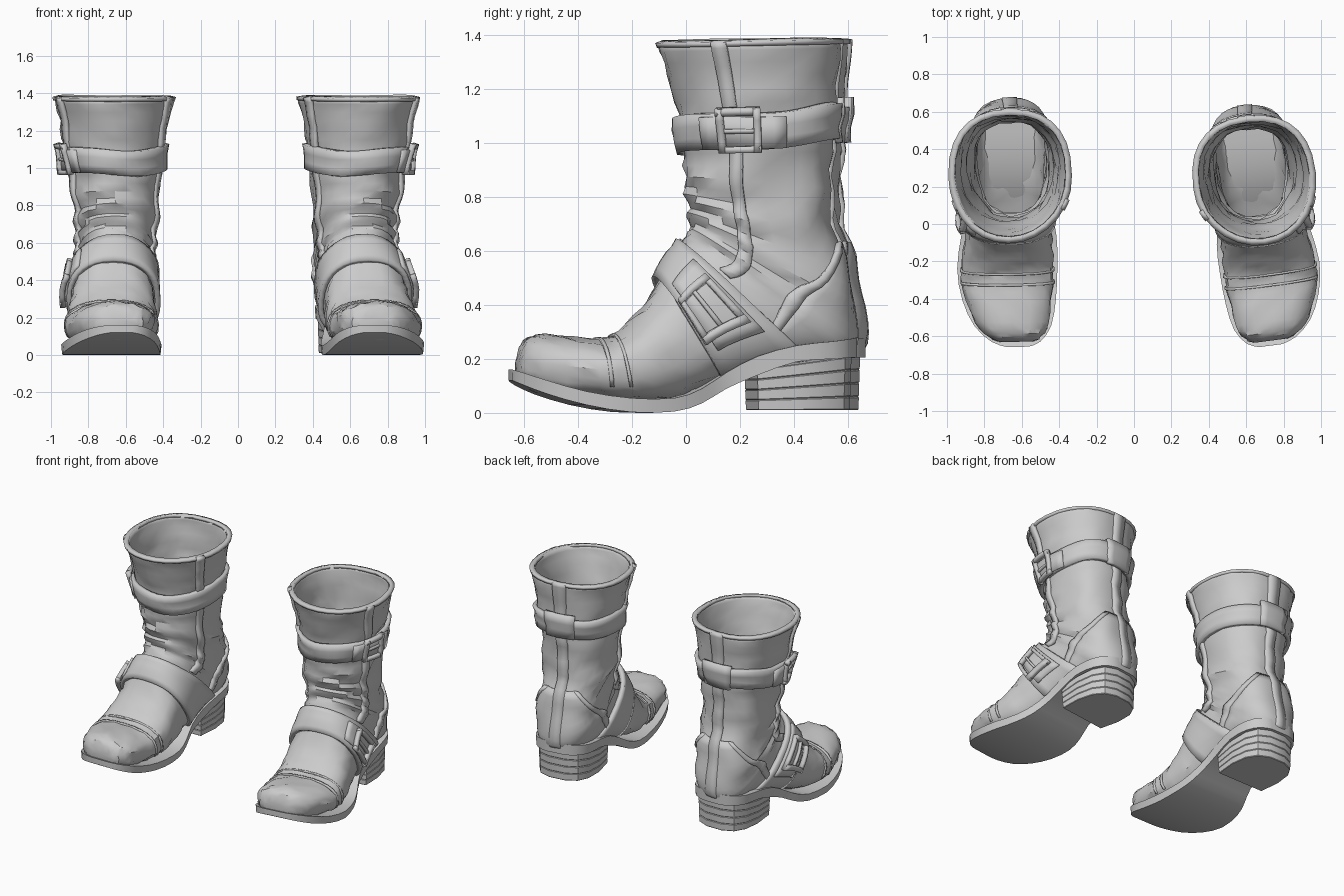
import bpy, bmesh, math, random
from mathutils import Matrix, Vector

if "Cube" in bpy.data.objects:
    bpy.data.objects.remove(bpy.data.objects["Cube"])

random.seed(4)

# Boot rings from toe to cuff: front/top point (y,z), back/bottom point (y,z), half width
BODY = [(-.645, .20, -.645, .13, .085), (-.62, .265, -.62, .10, .14), (-.54, .288, -.54, .07, .195),
        (-.38, .275, -.36, .05, .238), (-.29, .285, -.24, .04, .247), (-.20, .36, -.08, .05, .237),
        (-.13, .45, .07, .10, .225), (-.08, .54, .22, .16, .215), (-.02, .62, .42, .20, .208),
        (.01, .67, .62, .225, .21), (.015, .71, .645, .38, .213), (.01, .76, .60, .58, .215),
        (0, .84, .555, .76, .227), (-.01, .96, .56, .97, .243), (-.03, 1.1, .57, 1.11, .266),
        (-.07, 1.25, .58, 1.26, .292), (-.11, 1.37, .59, 1.385, .322)]
# Sole sections: y, bottom z, top z, half width
SOLE = [(-.672, .12, .16, .06), (-.645, .105, .15, .13), (-.56, .07, .12, .205), (-.42, .03, .08, .25),
        (-.25, .003, .055, .268), (-.08, .005, .055, .255), (.03, .035, .09, .228), (.13, .09, .15, .2),
        (.25, .14, .21, .2), (.4, .19, .25, .21), (.54, .2, .265, .195), (.62, .205, .275, .14),
        (.65, .205, .28, .07)]

# Placement of each boot: side name, mirror sign, x and y offset, turn-out angle, length scale
SIDES = [("right", 1, .675, 0, .13, .97), ("left", -1, -.66, .015, .01, 1)]


def spline(rows, t):
    i = max(0, min(int(t), len(rows) - 2))
    f = t - i
    p = [rows[max(0, min(k, len(rows) - 1))] for k in range(i - 1, i + 3)]
    return [b + .5 * f * (c - a + f * (2 * a - 5 * b + 4 * c - d + f * (3 * (b - c) + d - a)))
            for a, b, c, d in zip(*p)]


def bend(p):
    """Curve of the foot toward the inside of the toe, and a slight lean at the ankle."""
    x, y, z = p
    if y < -.25:
        x += .02 - .045 * ((y + .25) / .4) ** 2
    else:
        x += .02 * max(0, 1 - (y + .25) / .35)
    return Vector((x - .012 * max(0, 1 - abs(z - .75) / .4), y, z))


def surface(t, a, out=0.0):
    """Point on the leather surface at ring t and angle a (0 front, pi back)."""
    ay, az, by, bz, w = spline(BODY, t)
    c, s = math.cos(a), math.sin(a)
    shaft = max(0, min(1, (t - 10) / 3))
    p = (2.3 if c > 0 else 2.7) - .3 * shaft
    cc = math.copysign(abs(c) ** (2 / p), c)
    ss = math.copysign(abs(s) ** (2 / p), s)
    axis = Vector((0, ay - by, az - bz))
    half = axis.length / 2
    mask = max(0, 1 - abs(t - 11.5) / 5)
    out += .011 * mask * math.sin(5 * t + 2.2 * math.sin(2 * a + t) + 1.5 * math.cos(a))
    mid = Vector((0, (ay + by) / 2, (az + bz) / 2))
    return mid + axis.normalized() * (half * cc + out * c) + Vector((w * ss + out * s, 0, 0))


def make(name, grid, closed=False, caps=(False, False), thick=0.0, angle=35):
    """Mesh a grid of points and place one copy per boot."""
    for side, sign, px, py, turn, length in SIDES:
        bm = bmesh.new()
        rows = [[bm.verts.new(bend(p)) for p in row] for row in grid]
        n = len(rows[0])
        for r0, r1 in zip(rows, rows[1:]):
            for j in range(n if closed else n - 1):
                k = (j + 1) % n
                bm.faces.new((r0[j], r0[k], r1[k], r1[j]))
        if caps[0]:
            bm.faces.new(rows[0][::-1])
        if caps[1]:
            bm.faces.new(rows[-1])
        bm.transform(Matrix.Translation((px, py, 0)) @ Matrix.Rotation(turn, 4, 'Z')
                     @ Matrix.Diagonal((sign, length, 1, 1)))
        if sign < 0:
            bmesh.ops.reverse_faces(bm, faces=bm.faces[:])
        me = bpy.data.meshes.new(name)
        bm.to_mesh(me)
        bm.free()
        ob = bpy.data.objects.new(f"{side}_{name}", me)
        bpy.context.collection.objects.link(ob)
        if thick:
            mod = ob.modifiers.new("thickness", 'SOLIDIFY')
            mod.thickness, mod.offset = thick, -1
        bpy.ops.object.select_all(action='DESELECT')
        ob.select_set(True)
        bpy.context.view_layer.objects.active = ob
        bpy.ops.object.shade_smooth_by_angle(angle=math.radians(angle))


def patch(name, f, nu, nv, out, thick, closed=False):
    """Raised leather piece: f(u, v) gives ring and angle."""
    grid = [[surface(*f(i / nu, j / nv), out) for j in range(nv if closed else nv + 1)]
            for i in range(nu + 1)]
    make(name, grid, closed, thick=thick)


def box(t0, t1, a0, a1):
    return lambda u, v: (t0 + (t1 - t0) * u, a0 + (a1 - a0) * v)


# Hollow upper, from toe to cuff, with slightly crumpled leather
N = 28
body = [[surface(i / 3, 2 * math.pi * j / N, random.uniform(-.007, .007)) for j in range(N)]
        for i in range(3 * (len(BODY) - 1) + 1)]
make("upper", body, True, (True, False), .022, 32)

# Cuff binding
patch("cuff_binding", box(15.8, 16.03, 0, 2 * math.pi), 1, 28, .009, .033, True)

# Toe cap seam bands
patch("toe_cap_seam", box(3.3, 3.45, -2, 2), 1, 16, .008, .015)
patch("vamp_seam", box(4.0, 4.1, -2, 2), 1, 16, .007, .015)

# Side seams and back stay
for side_name, s in (("outer_seam", 1), ("inner_seam", -1)):
    patch(side_name, lambda u, v: (8.3 + 7.7 * u, s * (1.17 + .05 * math.sin(5 * u)) + .17 * (v - .5)),
          30, 2, .016, .025)
patch("back_stay", box(9.1, 16, math.pi - .1, math.pi + .1), 28, 2, .012, .025)


# Heel counter with piped edge
def counter(u, v):
    h = .4 + .4 * (1 - u) + .85 * math.sin(math.pi * u)
    return 7.3 + 4 * u, math.pi + h * (2 * v - 1)


def piping(s):
    def f(u, v):
        t, a = counter(u, .5 + s * .5)
        return t, a + (v - .5) * .12
    return f


patch("heel_counter", counter, 14, 16, .009, .02)
patch("outer_counter_piping", piping(-1), 16, 2, .018, .03)
patch("inner_counter_piping", piping(1), 16, 2, .018, .03)


# Upper strap, rising a little to the back, with overlapping end
def upper_strap(u, v):
    a = 2 * math.pi * v
    return 13.02 + .95 * u + .12 * (1 - math.cos(a)) + .06 * math.sin(3 * a), a


patch("upper_strap", upper_strap, 3, 36, .028, .028, True)
patch("upper_strap_end", box(13.1, 13.95, .75, 1.75), 2, 8, .04, .02)
patch("upper_strap_loop", box(13.2, 14.4, math.pi - .3, math.pi + .3), 3, 4, .035, .025)

# Instep strap running down to the sole on both sides
patch("instep_strap", box(6.35, 8.1, -2.65, 2.65), 5, 30, .03, .03)
patch("instep_strap_end", box(6.6, 7.8, .8, 1.9), 4, 8, .042, .02)


# Buckles: four bars and a prong
def buckle(name, t0, t1, a0, a1, bt, ba, out):
    tm = (t0 + t1) / 2
    patch(name + "_lower_bar", box(t0, t0 + bt, a0, a1), 1, 4, out, .03)
    patch(name + "_upper_bar", box(t1 - bt, t1, a0, a1), 1, 4, out, .03)
    patch(name + "_front_bar", box(t0, t1, a0, a0 + ba), 4, 1, out, .03)
    patch(name + "_rear_bar", box(t0, t1, a1 - ba, a1), 4, 1, out, .03)
    patch(name + "_prong", box(tm - bt / 3, tm + bt / 3, a0, a1), 1, 4, out - .008, .02)


buckle("upper_buckle", 13.0, 14.15, 1.0, 1.5, .17, .08, .06)
buckle("instep_buckle", 6.4, 7.7, 1.1, 1.72, .17, .09, .07)

# Curved sole with welt
sole = []
for i in range(2 * (len(SOLE) - 1) + 1):
    y, zb, zt, w = spline(SOLE, i / 2)
    sole.append([Vector(p) for p in ((-w * .98, y, zb), (-w, y, zt), (w, y, zt), (w * .98, y, zb))])
make("sole", sole, True, (True, True))

# Stacked heel with thin grooves between lifts
outline = [(-.185, .25), (.185, .25), (.2, .4), (.185, .52), (.14, .595), (.06, .63),
           (-.06, .63), (-.14, .595), (-.185, .52), (-.2, .4)]
heel = []
for k in range(4):
    for f, scale in ((k / 4, .985), (k / 4 + .02, 1), (k / 4 + .23, 1), (k / 4 + .25, .985)):
        s = scale * (.97 + .03 * f)
        heel.append([Vector((x * s, .43 + (y - .43) * s, .01 + f * (.15 + .05 * (y - .24) / .38)))
                     for x, y in outline])
make("stacked_heel", heel, True, (True, True), angle=30)
